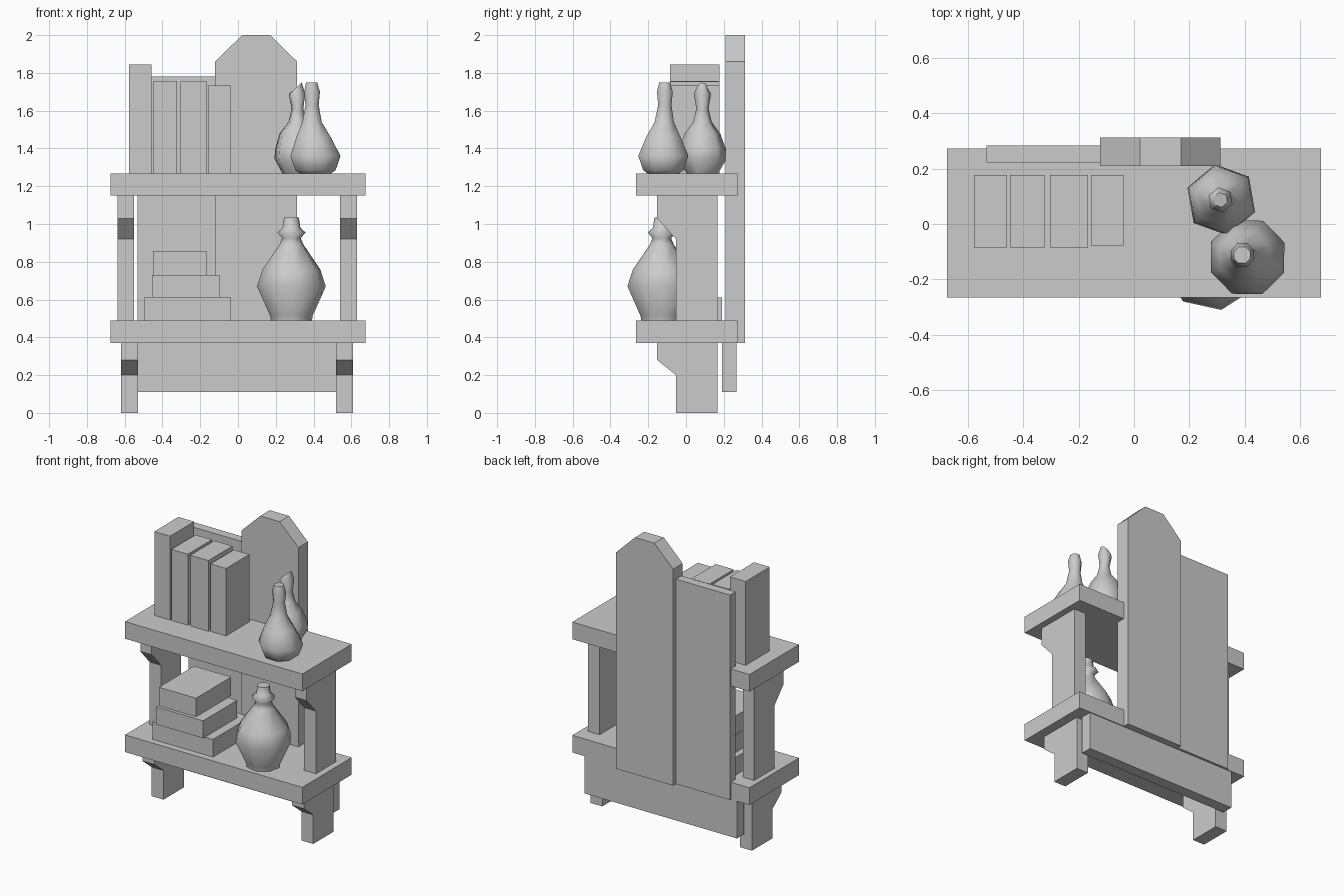
import bpy, bmesh, math

if "Cube" in bpy.data.objects:
    bpy.data.objects.remove(bpy.data.objects["Cube"])


def finish(name, bm):
    bmesh.ops.recalc_face_normals(bm, faces=bm.faces)
    mesh = bpy.data.meshes.new(name)
    bm.to_mesh(mesh)
    bm.free()
    ob = bpy.data.objects.new(name, mesh)
    bpy.context.collection.objects.link(ob)
    return ob


def prism(name, points, offset):
    """Extrude a closed 3D outline along an offset vector."""
    bm = bmesh.new()
    face = bm.faces.new([bm.verts.new(p) for p in points])
    ext = bmesh.ops.extrude_face_region(bm, geom=[face])["geom"]
    bmesh.ops.translate(bm, vec=offset,
                        verts=[g for g in ext if isinstance(g, bmesh.types.BMVert)])
    return finish(name, bm)


def box(name, x0, x1, y0, y1, z0, z1):
    return prism(name, [(x0, y0, z0), (x1, y0, z0), (x1, y1, z0), (x0, y1, z0)],
                 (0, 0, z1 - z0))


def flask(name, rings, center, sides, phase, slant=0.0):
    """Faceted lathe; rings are (radius, z, dx, dy). The mouth can be slanted."""
    bm = bmesh.new()
    loops = []
    for i, (r, z, dx, dy) in enumerate(rings):
        loop = []
        for k in range(sides):
            a = math.radians(phase) + math.tau * k / sides
            dz = slant * math.cos(a) if i == len(rings) - 1 else 0
            loop.append(bm.verts.new((center[0] + dx + r * math.cos(a),
                                      center[1] + dy + r * math.sin(a), z + dz)))
        loops.append(loop)
    for a, b in zip(loops, loops[1:]):
        for k in range(sides):
            n = (k + 1) % sides
            bm.faces.new((a[k], a[n], b[n], b[k]))
    bm.faces.new(loops[0])
    bm.faces.new(loops[-1])
    ob = finish(name, bm)
    for p in ob.data.polygons:
        p.use_smooth = len(p.vertices) == 4
    return ob


# Shelves
LOW, HIGH = 0.488, 1.268
box("lower_shelf", -0.675, 0.675, -0.265, 0.273, 0.37, LOW)
box("upper_shelf", -0.675, 0.675, -0.265, 0.273, 1.15, HIGH)

# Bracketed legs and uprights
def support(name, x0, x1, z0, z1, step, slope):
    yz = [(0.168, z0), (0.168, z1), (-0.153, z1), (-0.153, step), (-0.053, slope), (-0.053, z0)]
    prism(name, [(x0, y, z) for y, z in yz], (x1 - x0, 0, 0))

support("left_leg", -0.62, -0.53, 0, 0.37, 0.28, 0.20)
support("right_leg", 0.52, 0.61, 0, 0.37, 0.28, 0.20)
support("left_upright", -0.637, -0.55, LOW, 1.15, 1.03, 0.92)
support("right_upright", 0.54, 0.63, LOW, 1.15, 1.03, 0.92)

# Back boards
box("back_apron", -0.575, 0.585, 0.19, 0.267, 0.11, 0.37)
box("back_board", -0.533, -0.12, 0.222, 0.283, 0.37, 1.78)
xz = [(-0.122, 0.37), (0.313, 0.37), (0.313, 1.86), (0.17, 2.0), (0.022, 2.0), (-0.122, 1.86)]
prism("tall_back_board", [(x, 0.21, z) for x, z in xz], (0, 0.103, 0))

# Standing books
for i, (x0, x1, y0, z1) in enumerate([(-0.578, -0.458, -0.085, 1.845),
                                      (-0.448, -0.323, -0.085, 1.757),
                                      (-0.304, -0.166, -0.085, 1.755),
                                      (-0.156, -0.037, -0.077, 1.732)]):
    box(f"standing_book_{i + 1}", x0, x1, y0, 0.177, HIGH, z1)

# Stacked books
for i, (x0, x1, y0, y1, z0, z1) in enumerate([(-0.497, -0.037, -0.22, 0.19, LOW, 0.61),
                                              (-0.455, -0.097, -0.24, 0.13, 0.61, 0.73),
                                              (-0.45, -0.167, -0.217, 0.165, 0.73, 0.858)]):
    box(f"stacked_book_{i + 1}", x0, x1, y0, y1, z0, z1)

# Flasks
flask("large_flask", [(0.11, LOW, 0, 0), (0.115, 0.515, 0, 0), (0.185, 0.67, 0, 0),
                      (0.155, 0.76, 0, 0), (0.065, 0.89, 0, 0), (0.05, 0.925, 0, 0),
                      (0.076, 0.955, 0, 0), (0.048, 0.98, 0, 0), (0.04, 1.035, 0, 0)],
      (0.283, -0.128), 8, 10)
flask("front_flask", [(0.09, HIGH, 0, 0), (0.115, 1.285, 0, 0), (0.143, 1.36, 0, 0),
                      (0.098, 1.46, -0.01, 0), (0.055, 1.54, -0.018, 0.005),
                      (0.038, 1.63, -0.018, 0.008), (0.045, 1.70, -0.018, 0.008),
                      (0.032, 1.748, -0.02, 0.008)],
      (0.41, -0.12), 8, 22)
flask("rear_flask", [(0.085, HIGH, 0, 0), (0.13, 1.345, 0, 0), (0.125, 1.40, 0, 0),
                     (0.095, 1.48, -0.005, 0), (0.05, 1.54, 0, 0), (0.033, 1.61, 0, 0),
                     (0.046, 1.69, -0.003, 0), (0.027, 1.725, -0.003, 0)],
      (0.315, 0.087), 6, 100, 0.025)
